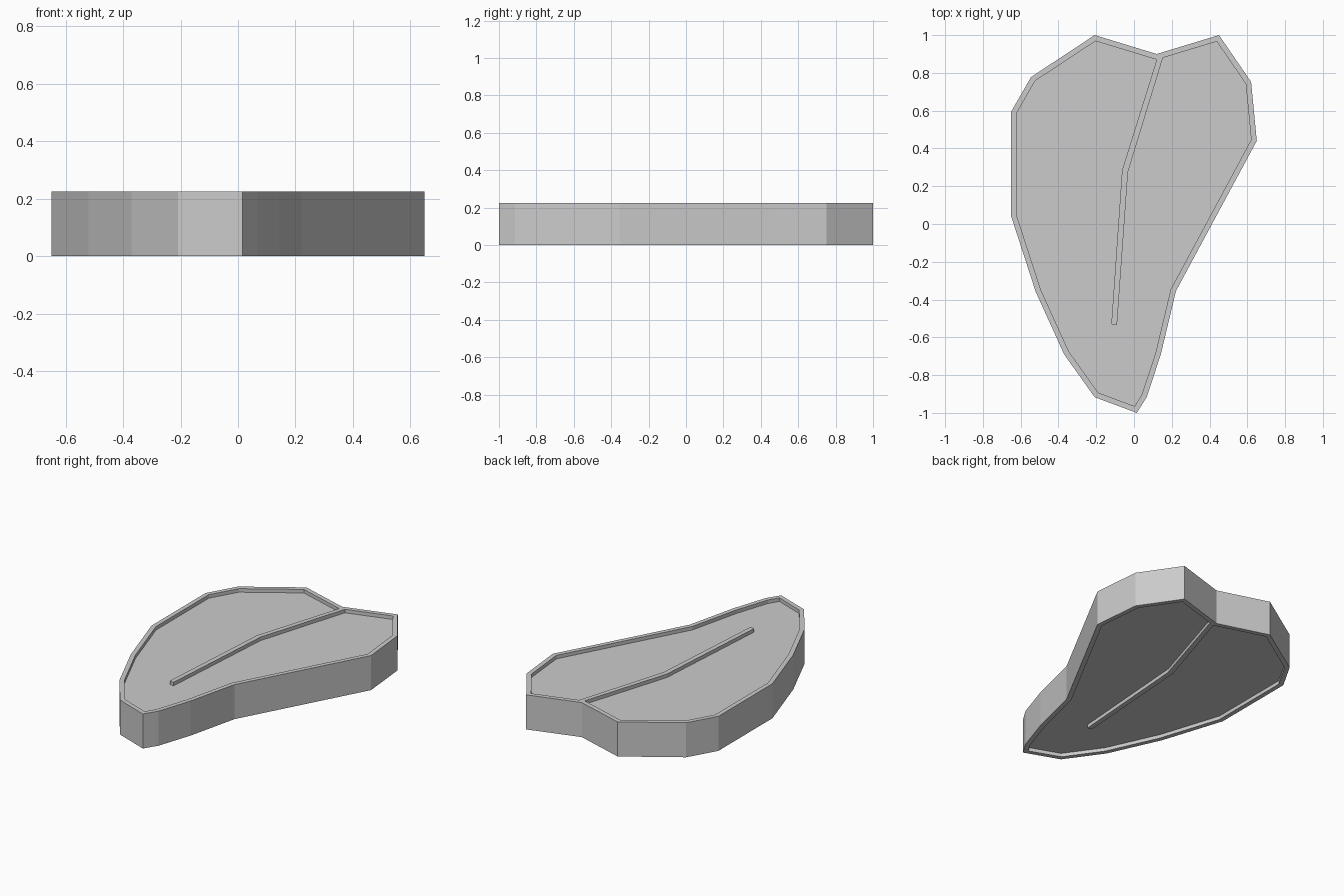
import bpy
import bmesh
from mathutils import Vector

if "Cube" in bpy.data.objects:
    bpy.data.objects.remove(bpy.data.objects["Cube"])

HEIGHT, RECESS, RIM = 0.225, 0.023, 0.029

# Leaf outline, counter-clockwise, starting at the notch
outline = [Vector(p) for p in [
    (0.12, 0.9), (-0.208, 1.0), (-0.545, 0.778), (-0.65, 0.595), (-0.65, 0.04),
    (-0.52, -0.36), (-0.37, -0.69), (-0.208, -0.917), (0.015, -1.0), (0.068, -0.915),
    (0.142, -0.69), (0.222, -0.355), (0.65, 0.44), (0.62, 0.752), (0.45, 1.0)]]

# Central rib, walked from the left of the notch round its tip to the right
rib = [Vector(p) for p in [
    (0.12, 0.87), (-0.063, 0.285), (-0.12, -0.53),
    (-0.09, -0.535), (-0.032, 0.275), (0.153, 0.88)]]


def inset_point(pts, i, d):
    """Mitred inward offset of one corner."""
    p = pts[i]
    a = (p - pts[i - 1]).normalized()
    b = (pts[(i + 1) % len(pts)] - p).normalized()
    na, nb = Vector((-a.y, a.x)), Vector((-b.y, b.x))
    return p + (na + nb) * d / (1 + na.dot(nb))


inner = [inset_point(outline, i, RIM) for i in range(1, len(outline))]

bm = bmesh.new()


def ring(pts, z):
    return [bm.verts.new((p.x, p.y, z)) for p in pts]


def bridge(a, b):
    n = len(a)
    for i in range(n):
        j = (i + 1) % n
        bm.faces.new((a[i], a[j], b[j], b[i]))


def leaf_side(z, floor_z):
    """Raised rim and rib around a recessed panel; returns the outer loop."""
    out = ring(outline, z)
    lip = ring(inner + rib[::-1], z)
    k = len(inner)
    for i in range(k - 1):
        bm.faces.new((out[i + 1], out[i + 2], lip[i + 1], lip[i]))
    r = lip[k:]
    bm.faces.new((out[0], out[1], lip[0], r[-1]))      # rim left of notch
    bm.faces.new((out[-1], out[0], r[0], lip[k - 1]))  # rim right of notch
    bm.faces.new((out[0], r[-1], r[0]))                # rib root
    bm.faces.new((r[0], r[5], r[4], r[1]))             # rib upper
    bm.faces.new((r[1], r[4], r[3], r[2]))             # rib lower
    # Panel: inner rim, then the rib in from the right and out to the left
    floor = ring(inner + rib[::-1], floor_z)
    bridge(lip, floor)
    bm.faces.new(floor)
    return out


bridge(leaf_side(0, RECESS), leaf_side(HEIGHT, HEIGHT - RECESS))
bmesh.ops.recalc_face_normals(bm, faces=bm.faces)

mesh = bpy.data.meshes.new("leaf_plate")
bm.to_mesh(mesh)
bm.free()
bpy.context.collection.objects.link(bpy.data.objects.new("leaf_plate", mesh))
